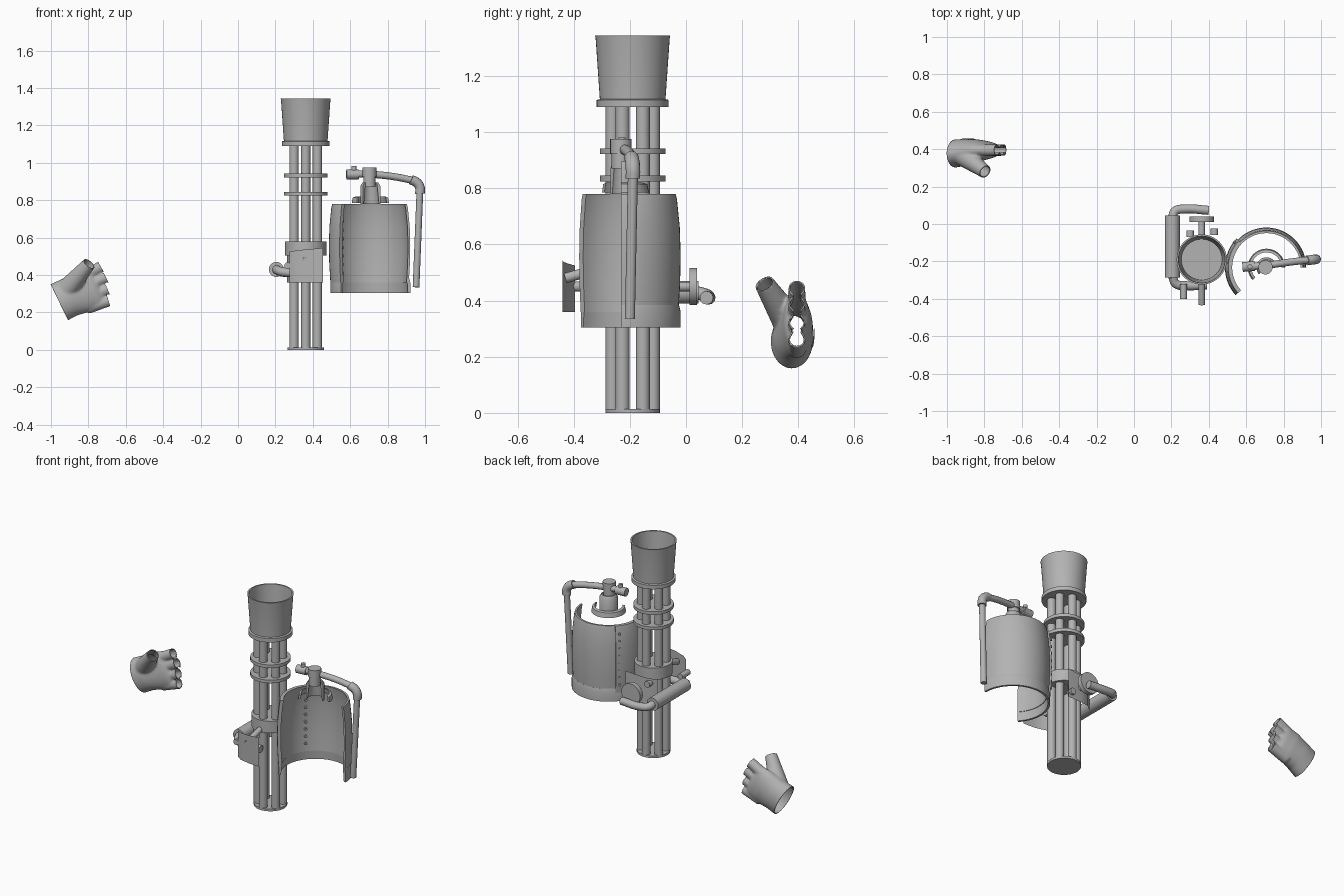
import bpy, bmesh, math
from mathutils import Vector, Matrix

if "Cube" in bpy.data.objects:
    bpy.data.objects.remove(bpy.data.objects["Cube"])

grey = bpy.data.materials.new("plain_grey")
grey.use_nodes = True
grey.diffuse_color = (0.45, 0.45, 0.45, 1)
grey.node_tree.nodes["Principled BSDF"].inputs["Base Color"].default_value = (0.45, 0.45, 0.45, 1)


def finish(name, mesh, angle=35):
    mesh.materials.clear()
    mesh.materials.append(grey)
    ob = bpy.data.objects.new(name, mesh)
    bpy.context.collection.objects.link(ob)
    bpy.ops.object.select_all(action='DESELECT')
    ob.select_set(True)
    bpy.context.view_layer.objects.active = ob
    bpy.ops.object.shade_smooth_by_angle(angle=math.radians(angle))
    return ob


def from_bm(name, bm, angle=35):
    bmesh.ops.remove_doubles(bm, verts=bm.verts, dist=1e-5)
    bmesh.ops.recalc_face_normals(bm, faces=bm.faces)
    mesh = bpy.data.meshes.new(name)
    bm.to_mesh(mesh)
    bm.free()
    return finish(name, mesh, angle)


def baked(ob):
    """Mesh of an object with its modifiers applied; the source is removed."""
    dg = bpy.context.evaluated_depsgraph_get()
    mesh = bpy.data.meshes.new_from_object(ob.evaluated_get(dg))
    bpy.data.objects.remove(ob)
    return mesh


def lathe(name, profile, centre, start=0, end=360, steps=40):
    """Turn a closed (radius, height) profile about a vertical axis."""
    bm = bmesh.new()
    full = end - start == 360
    rings = []
    for i in range(steps if full else steps + 1):
        a = math.radians(start + (end - start) * i / steps)
        rings.append([bm.verts.new((centre[0] + r * math.cos(a), centre[1] + r * math.sin(a), z))
                      for r, z in profile])
    n = len(profile)
    pairs = list(zip(rings, rings[1:])) + ([(rings[-1], rings[0])] if full else [])
    for a, b in pairs:
        for j in range(n):
            k = (j + 1) % n
            bm.faces.new((a[j], b[j], b[k], a[k]))
    if not full:
        bm.faces.new(rings[0])
        bm.faces.new(rings[-1])
    bmesh.ops.dissolve_degenerate(bm, dist=1e-6, edges=bm.edges)
    return from_bm(name, bm)


def add_rod(bm, a, b, r1, r2=None, seg=20):
    a, b = Vector(a), Vector(b)
    d = b - a
    m = Matrix.Translation((a + b) / 2) @ d.to_track_quat('Z', 'Y').to_matrix().to_4x4()
    bmesh.ops.create_cone(bm, cap_ends=True, segments=seg, radius1=r1,
                          radius2=r1 if r2 is None else r2, depth=d.length, matrix=m)


def rods(name, items):
    bm = bmesh.new()
    for it in items:
        add_rod(bm, *it)
    return from_bm(name, bm)


def tube(name, pts, r):
    cu = bpy.data.curves.new(name, 'CURVE')
    cu.dimensions, cu.bevel_depth, cu.bevel_resolution = '3D', r, 4
    cu.use_fill_caps, cu.resolution_u = True, 6
    sp = cu.splines.new('BEZIER')
    sp.bezier_points.add(len(pts) - 1)
    for p, co in zip(sp.bezier_points, pts):
        p.co = co
        p.handle_left_type = p.handle_right_type = 'AUTO'
    ob = bpy.data.objects.new(name, cu)
    bpy.context.collection.objects.link(ob)
    return finish(name, baked(ob))


# Barrel bundle, end disc, rings and clamp
GX, GY = 0.362, -0.19
G = (GX, GY)
angles = [math.radians(30 + 60 * k) for k in range(6)]
spots = [(GX + 0.072 * math.cos(a), GY + 0.072 * math.sin(a)) for a in angles]
rods("barrels", [((x, y, 0.01), (x, y, 1.1), 0.025) for x, y in spots])


def ring(name, r, z0, z1, inner=0.0):
    lathe(name, [(inner, z0), (r, z0), (r, z1), (inner, z1)], G)


ring("end_disc", 0.097, 0, 0.014)
for i, z in enumerate((0.825, 0.922)):
    ring(f"barrel_ring_{i + 1}", 0.117, z, z + 0.02)
ring("clamp", 0.111, 0.505, 0.58)

# Flared muzzle cup
lathe("muzzle_cup", [(0, 1.09), (0.128, 1.09), (0.128, 1.115), (0.117, 1.118), (0.132, 1.335),
                     (0.134, 1.345), (0.125, 1.345), (0.109, 1.12), (0, 1.12)], G, steps=48)


# Bent side plates of the grip mount
def bent_plate(name, path, z0, z1, drop):
    bm = bmesh.new()
    lo = [bm.verts.new((x, y, z0)) for x, y in path]
    hi = [bm.verts.new((x, y, z1 - drop * i / (len(path) - 1))) for i, (x, y) in enumerate(path)]
    for i in range(len(path) - 1):
        bm.faces.new((lo[i], lo[i + 1], hi[i + 1], hi[i]))
    geom = bmesh.ops.solidify(bm, geom=bm.faces[:], thickness=0.012)
    return from_bm(name, bm)


bent_plate("front_plate", [(0.455, -0.44), (0.38, -0.437), (0.31, -0.42), (0.275, -0.395)], 0.36, 0.545, 0.02)
bent_plate("back_plate", [(0.455, -0.04), (0.36, -0.042), (0.3, -0.052), (0.262, -0.085)], 0.36, 0.545, 0.02)
rods("plate_bolts", [((GX, GY - 0.06, 0.53), (GX, -0.43, 0.48), 0.018),
                     ((0.3, -0.07, 0.5), (0.3, -0.035, 0.5), 0.02),
                     ((0.43, -0.06, 0.4), (0.43, -0.025, 0.4), 0.02),
                     ((0.265, -0.32, 0.45), (0.265, -0.4, 0.45), 0.018)])

# Round adjusting wheel on the back plate
rods("wheel", [((GX, 0.012, 0.45), (GX, 0.04, 0.45), 0.066, 0.066, 32),
               ((GX, -0.09, 0.45), (GX, 0.02, 0.45), 0.017)])

# Carrying handle: thick grip with two thin bent arms
tube("handle_back_arm", [(0.4, 0.073, 0.41), (0.27, 0.08, 0.412), (0.218, 0.068, 0.42), (0.205, 0.03, 0.43)], 0.024)
tube("handle_front_arm", [(0.39, -0.325, 0.41), (0.28, -0.33, 0.412), (0.225, -0.32, 0.42), (0.205, -0.28, 0.43)], 0.024)
rods("handle_grip", [((0.205, 0.045, 0.43), (0.205, -0.285, 0.43), 0.04, 0.04, 28)])

# Half keg: bulging open shell, base band, overlapping flap with rivets
S = (0.708, -0.232)
outer = [(0.205, 0.36), (0.211, 0.46), (0.213, 0.56), (0.21, 0.66), (0.2, 0.76), (0.195, 0.78)]
shell = outer + [(r - 0.012, z) for r, z in reversed(outer)]
lathe("keg_shell", shell, S, 0, 222, 40)
lathe("keg_band", [(0.2, 0.305), (0.213, 0.305), (0.213, 0.36), (0.207, 0.385), (0.195, 0.385)], S, 0, 222, 40)
lathe("keg_flap", [(r + 0.009, z) for r, z in outer] + [(r - 0.002, z) for r, z in reversed(outer)],
      S, 136, 222, 16)
rivets = []
for i in range(8):
    z = 0.41 + 0.046 * i
    a = math.radians(142)
    d = Vector((math.cos(a), math.sin(a), 0))
    c = Vector((*S, z))
    rivets.append((c + d * 0.185, c + d * 0.224, 0.008, 0.008, 10))
rods("flap_rivets", rivets)

# Collar and neck above the keg
lathe("neck_collar", [(0.088, 0.785), (0.1, 0.785), (0.094, 0.815), (0.08, 0.82)], S, 0, 222, 28)
lathe("neck", [(0.046, 0.78), (0.054, 0.78), (0.054, 0.875), (0.042, 0.895), (0.034, 0.895)], S, 0, 222, 28)

# Tap and drain pipe
TX, TY = 0.703, -0.232
rods("tap", [((TX, TY, 0.87), (TX, TY, 0.93), 0.033), ((TX, TY, 0.925), (TX, TY, 0.975), 0.038),
             ((0.58, -0.23, 0.938), (0.645, -0.225, 0.938), 0.026),
             ((0.62, -0.228, 0.94), (0.62, -0.228, 0.982), 0.013)])
tube("tap_pipe", [(0.6, -0.23, 0.94), (0.72, -0.219, 0.938), (0.84, -0.203, 0.925), (0.94, -0.192, 0.905)], 0.019)
tube("pipe_elbow", [(0.925, -0.195, 0.91), (0.955, -0.191, 0.895), (0.972, -0.189, 0.87), (0.973, -0.189, 0.835)], 0.026)
rods("drain_pipe", [((0.973, -0.189, 0.86), (0.952, -0.2, 0.335), 0.018)])

# Fingerless glove, built in a hand frame: u along, v thickness, w across
U, W, O = Vector((0.9, 0, 0.436)), Vector((-0.436, 0, 0.9)), Vector((-0.955, 0.375, 0.255))


def hand(u, v, w):
    return O + U * u + Vector((0, v, 0)) + W * w


bm = bmesh.new()
rings = []
for u, w0, hw, v0, hv in ((-0.02, 0, 0.108, 0, 0.076), (0.06, 0, 0.106, 0.008, 0.072),
                          (0.14, -0.005, 0.115, 0.018, 0.058), (0.2, -0.012, 0.116, 0.02, 0.044),
                          (0.222, -0.012, 0.1, 0.02, 0.032)):
    rings.append([bm.verts.new(hand(u, v0 + hv * math.cos(t), w0 + hw * math.sin(t)))
                  for t in (math.tau * k / 28 for k in range(28))])
for a, b in zip(rings, rings[1:]):
    for k in range(28):
        bm.faces.new((a[k], b[k], b[k - 1], a[k - 1]))
bm.faces.new(rings[0])
bm.faces.new(rings[-1])
ends = [(hand(0, 0, 0), -U, 0.2)]
for u, w in ((0.282, 0.074), (0.282, 0.012), (0.262, -0.05), (0.24, -0.108)):
    tip, base = hand(u, 0.02, w), hand(0.12, 0.02, w * 0.85)
    d = (tip - base).normalized()
    add_rod(bm, base, tip + d * 0.02, 0.034, 0.03)
    ends.append((tip, d, 0.033))
tip, base = hand(0.232, -0.095, 0.115), hand(0.07, -0.01, 0.045)
d = (tip - base).normalized()
add_rod(bm, base, tip + d * 0.02, 0.058, 0.034)
ends.append((tip, d, 0.045))
ob = from_bm("glove_solid", bm)
mod = ob.modifiers.new("blend", 'REMESH')
mod.mode, mod.voxel_size = 'VOXEL', 0.007
mod = ob.modifiers.new("soften", 'SMOOTH')
mod.factor, mod.iterations = 0.5, 6
mesh = baked(ob)

# Cut the cuff and finger holes open
bm = bmesh.new()
bm.from_mesh(mesh)
for p, d, limit in ends:
    faces = []
    for f in bm.faces:
        rel = f.calc_center_median() - p
        along = rel.dot(d)
        if -0.015 < along < 0.05 and (rel - d * along).length < limit:
            faces.append(f)
    geom = set(faces) | {e for f in faces for e in f.edges} | {v for f in faces for v in f.verts}
    bmesh.ops.bisect_plane(bm, geom=list(geom), plane_co=p, plane_no=d, clear_outer=True)
glove = from_bm("glove", bm, 60)
mod = glove.modifiers.new("cloth", 'SOLIDIFY')
mod.thickness = 0.005

# Patch on the back of the glove
bm = bmesh.new()
bmesh.ops.create_grid(bm, x_segments=8, y_segments=8, size=0.035)
for v in bm.verts:
    v.co = hand(0.065 + v.co.x, 0.1, -0.02 + v.co.y)
patch = from_bm("glove_patch", bm, 60)
mod = patch.modifiers.new("wrap", 'SHRINKWRAP')
mod.target, mod.offset, mod.wrap_mode = glove, 0.004, 'ABOVE_SURFACE'
